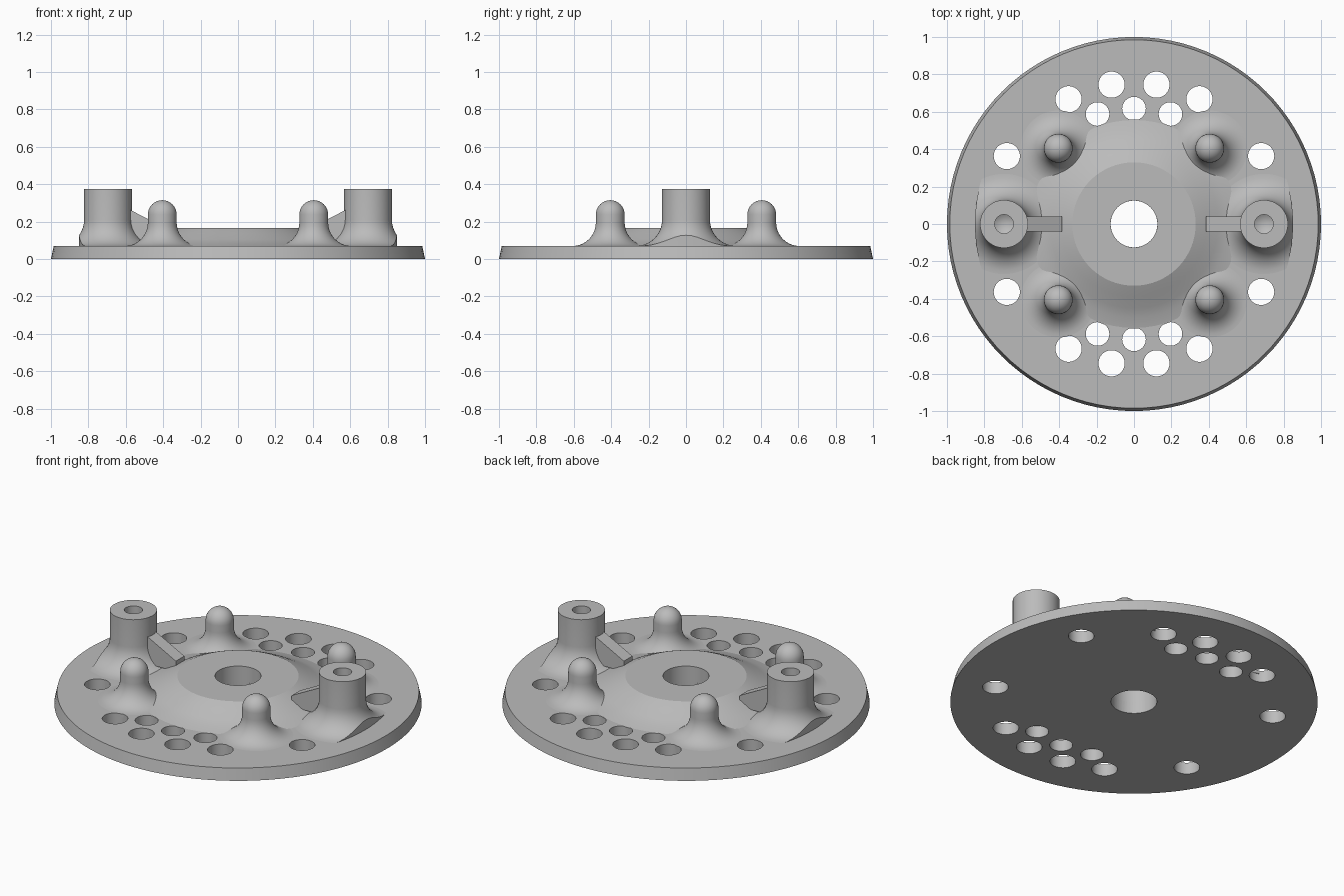
import bpy, bmesh, math
from mathutils import Matrix, Vector

if "Cube" in bpy.data.objects:
    bpy.data.objects.remove(bpy.data.objects["Cube"], do_unlink=True)

grey = bpy.data.materials.new("plain grey")
grey.use_nodes = True
colour = (0.5, 0.5, 0.5, 1)
grey.diffuse_color = colour
grey.node_tree.nodes["Principled BSDF"].inputs["Base Color"].default_value = colour

DECK = 0.07       # top of the plate
SEAT = 0.05       # parts start just inside the plate


def finish(name, bm, loc=(0, 0, 0)):
    bmesh.ops.remove_doubles(bm, verts=bm.verts, dist=1e-5)
    bmesh.ops.recalc_face_normals(bm, faces=bm.faces)
    mesh = bpy.data.meshes.new(name)
    bm.to_mesh(mesh)
    bm.free()
    mesh.materials.append(grey)
    obj = bpy.data.objects.new(name, mesh)
    obj.location = loc
    bpy.context.collection.objects.link(obj)
    return obj


def lathe(name, profile, loc=(0, 0, 0), sides=64):
    bm = bmesh.new()
    verts = [bm.verts.new((r, 0, z)) for r, z in profile]
    edges = [bm.edges.new(pair) for pair in zip(verts, verts[1:])]
    bmesh.ops.spin(bm, geom=verts + edges, cent=(0, 0, 0), axis=(0, 0, 1),
                   angle=math.tau, steps=sides, use_merge=True)
    return finish(name, bm, loc)


def cut(obj, tool, operation):
    tool.hide_render = True
    tool.hide_set(True)
    mod = obj.modifiers.new(operation.title(), "BOOLEAN")
    mod.operation = operation
    mod.solver = "EXACT"
    mod.object = tool
    bpy.context.view_layer.update()
    depsgraph = bpy.context.evaluated_depsgraph_get()
    result = bpy.data.meshes.new_from_object(obj.evaluated_get(depsgraph))
    obj.modifiers.clear()
    obj.data = result
    bpy.data.objects.remove(tool, do_unlink=True)


def smooth(obj, degrees=35):
    bpy.ops.object.select_all(action="DESELECT")
    obj.select_set(True)
    bpy.context.view_layer.objects.active = obj
    bpy.ops.object.shade_smooth_by_angle(angle=math.radians(degrees))


def fillet(radius, size, steps=10):
    """Concave flare from a shaft down to the deck."""
    points = []
    for i in range(steps + 1):
        a = math.pi / 2 * i / steps
        points.append((radius + size * (1 - math.cos(a)),
                       DECK + size * (1 - math.sin(a))))
    return points


# Round plate with a slightly tapered rim
plate = lathe("plate", [(0, 0), (1, 0), (0.985, DECK), (0, DECK)], sides=96)

# Mirrored pattern of through holes and the centre bore
holes = {(0, 0, 0.125)}
for x, y, r in [(0.68, 0.363, 0.07), (0.35, 0.667, 0.07), (0.12, 0.745, 0.07),
                (0.195, 0.588, 0.063), (0, 0.617, 0.063)]:
    holes |= {(sx * x, sy * y, r) for sx in (-1, 1) for sy in (-1, 1)}
bm = bmesh.new()
for x, y, r in sorted(holes):
    bmesh.ops.create_cone(bm, cap_ends=True, segments=48, radius1=r, radius2=r,
                          depth=1, matrix=Matrix.Translation((x, y, 0)))
cut(plate, finish("hole_cutter", bm), "DIFFERENCE")
smooth(plate)

# Raised centre boss with sloping skirt
boss = lathe("centre_boss", [(0.125, DECK), (0.125, 0.165), (0.33, 0.165),
                             (0.39, 0.137), (0.45, 0.105), (0.5, 0.084),
                             (0.56, DECK - 0.001)])
smooth(boss, 20)

# Four round-headed pins
PIN = 0.077
head = [(PIN * math.sin(a), 0.238 + PIN * math.cos(a))
        for a in (math.pi / 2 * i / 8 for i in range(9))]
flare = fillet(PIN, 0.125)
pin_profile = head + flare + [(flare[-1][0], SEAT), (0, SEAT)]
for side, sx in (("left", 1), ("right", -1)):
    for end, sy in (("front", -1), ("back", 1)):
        smooth(lathe(f"pin_{end}_{side}", pin_profile,
                     (sx * 0.405, sy * 0.405, 0), 40))

# Two large posts with blind drilled holes, trimmed to a circle on the outside
flare = fillet(0.128, 0.14)
post_profile = ([(0, 0.17), (0.05, 0.2), (0.05, 0.375), (0.128, 0.375)]
                + flare + [(flare[-1][0], SEAT), (0, SEAT)])
for side, sx in (("left", 1), ("right", -1)):
    post = lathe(f"post_{side}", post_profile, (sx * 0.695, 0, 0))
    bm = bmesh.new()
    bmesh.ops.create_cone(bm, cap_ends=True, segments=128, radius1=0.85,
                          radius2=0.85, depth=2)
    cut(post, finish("trim_cutter", bm), "INTERSECT")
    smooth(post)

    # Sloping rib from the post down to the boss
    bm = bmesh.new()
    outline = [(0.385, 0.1), (0.385, 0.165), (0.6, 0.275), (0.6, 0.1)]
    face = bm.faces.new([bm.verts.new((sx * x, -0.04, z)) for x, z in outline])
    sweep = bmesh.ops.extrude_face_region(bm, geom=[face])["geom"]
    bmesh.ops.translate(bm, vec=Vector((0, 0.08, 0)),
                        verts=[v for v in sweep if isinstance(v, bmesh.types.BMVert)])
    finish(f"rib_{side}", bm)
